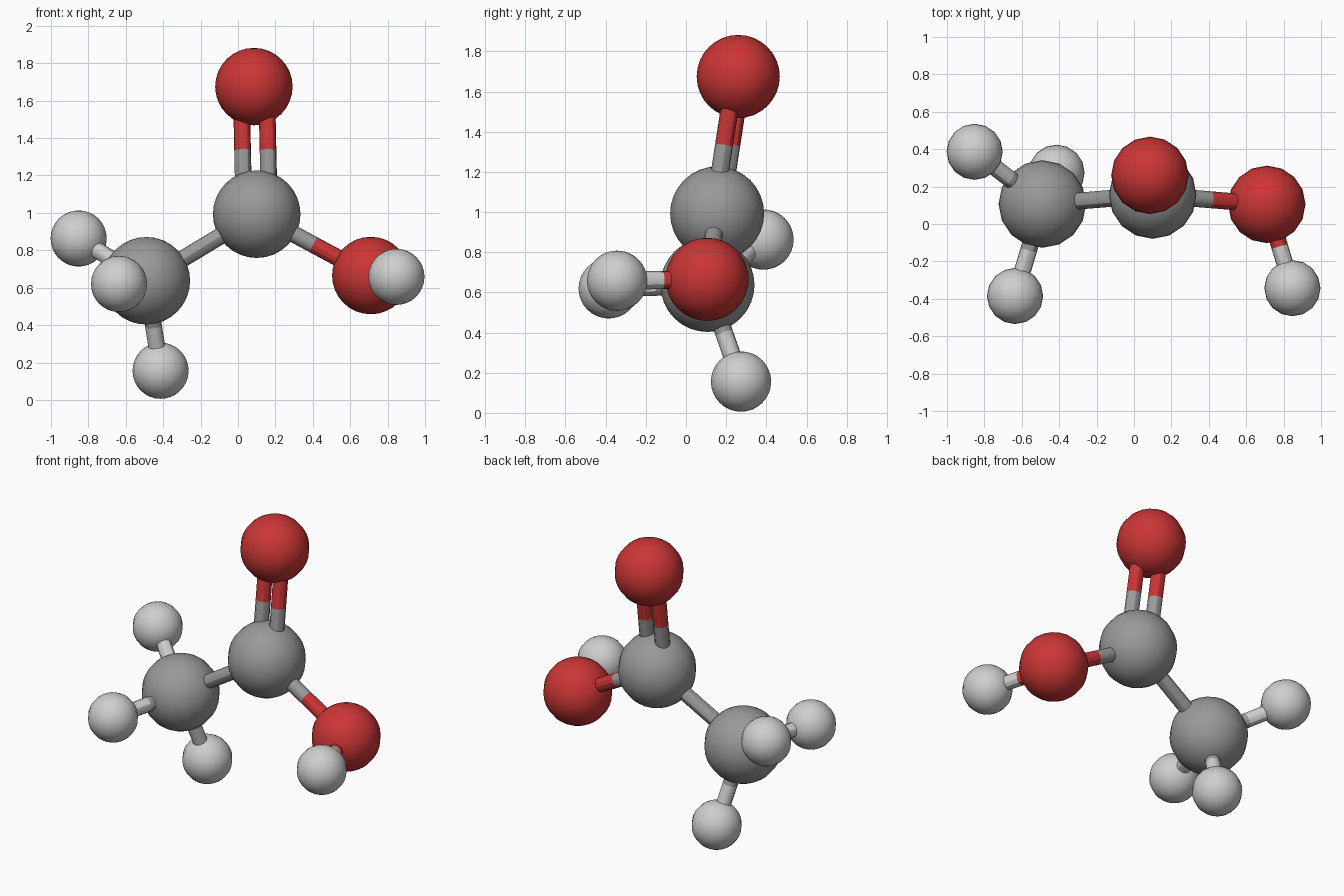
import bpy
from mathutils import Vector

cube = bpy.data.objects.get("Cube")
if cube:
    bpy.data.objects.remove(cube, do_unlink=True)


def material(name, colour):
    m = bpy.data.materials.new(name)
    m.use_nodes = True
    m.diffuse_color = (*colour, 1)
    m.node_tree.nodes["Principled BSDF"].inputs["Base Color"].default_value = (*colour, 1)
    return m


# element -> material, ball radius
ELEMENTS = {
    "carbon": (material("mid grey", (0.32, 0.32, 0.32)), 0.234),
    "oxygen": (material("red", (0.6, 0.036, 0.036)), 0.207),
    "hydrogen": (material("light grey", (0.62, 0.62, 0.62)), 0.15),
}

# atom name -> element, centre
ATOMS = {
    "acid_carbon": ("carbon", (0.10, 0.155, 0.993)),
    "methyl_carbon": ("carbon", (-0.49, 0.107, 0.637)),
    "top_oxygen": ("oxygen", (0.085, 0.26, 1.675)),
    "side_oxygen": ("oxygen", (0.71, 0.105, 0.665)),
    "acid_hydrogen": ("hydrogen", (0.847, -0.343, 0.658)),
    "back_hydrogen": ("hydrogen", (-0.852, 0.386, 0.863)),
    "front_hydrogen": ("hydrogen", (-0.636, -0.385, 0.62)),
    "low_hydrogen": ("hydrogen", (-0.414, 0.274, 0.156)),
}

BOND_RADIUS = 0.045


def finish(name, mat):
    ob = bpy.context.object
    ob.name = name
    ob.data.materials.append(mat)
    bpy.ops.object.shade_smooth_by_angle()
    return ob


def ball(name):
    element, centre = ATOMS[name]
    mat, radius = ELEMENTS[element]
    bpy.ops.mesh.primitive_uv_sphere_add(segments=16, ring_count=16,
                                         radius=radius, location=centre)
    finish(name, mat)


def half_rod(name, start, end, mat):
    axis = end - start
    bpy.ops.mesh.primitive_cylinder_add(vertices=12, radius=BOND_RADIUS, depth=axis.length,
                                        location=(start + end) / 2)
    ob = finish(name, mat)
    ob.rotation_euler = axis.to_track_quat("Z", "Y").to_euler()


def bond(first, second, shift=(0, 0, 0), tag=""):
    a, b = (Vector(ATOMS[n][1]) + Vector(shift) for n in (first, second))
    middle = (a + b) / 2
    # each half takes the colour of the atom it touches
    for name, other, end in ((first, second, a), (second, first, b)):
        half_rod(f"{name}_to_{other}_rod{tag}", end, middle, ELEMENTS[ATOMS[name][0]][0])


# balls
for atom in ATOMS:
    ball(atom)

# single rods
bond("acid_carbon", "methyl_carbon")
bond("acid_carbon", "side_oxygen")
bond("side_oxygen", "acid_hydrogen")
for h in ("back_hydrogen", "front_hydrogen", "low_hydrogen"):
    bond("methyl_carbon", h)

# double rod
for side, tag in ((1, "_left"), (-1, "_right")):
    bond("acid_carbon", "top_oxygen", (0.068 * side, -0.018 * side, 0), tag)
